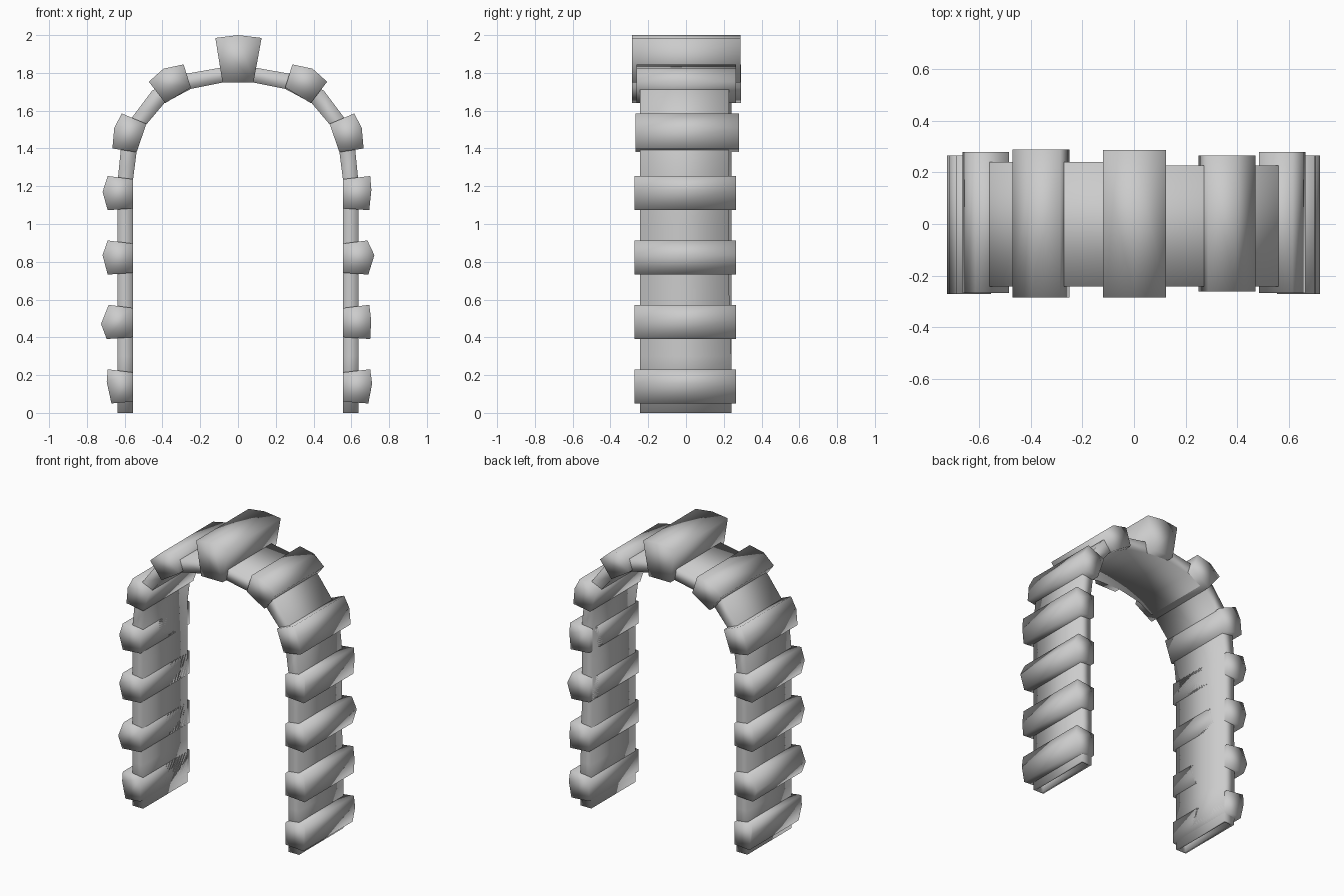
import bpy
import bmesh

cube = bpy.data.objects.get("Cube")
if cube:
    bpy.data.objects.remove(cube, do_unlink=True)

stone_grey = bpy.data.materials.new("stone_grey")
stone_grey.use_nodes = True
GREY = (0.6, 0.6, 0.6, 1.0)
stone_grey.diffuse_color = GREY
stone_grey.node_tree.nodes["Principled BSDF"].inputs["Base Color"].default_value = GREY


def finish(bm, name):
    """Turn a bmesh into a smooth grey object."""
    bmesh.ops.recalc_face_normals(bm, faces=bm.faces)
    for face in bm.faces:
        face.smooth = True
    mesh = bpy.data.meshes.new(name)
    bm.to_mesh(mesh)
    bm.free()
    mesh.materials.append(stone_grey)
    obj = bpy.data.objects.new(name, mesh)
    bpy.context.collection.objects.link(obj)
    return obj


def stone(name, profile, front, back, side=1):
    """Extrude an x-z outline from front to back; side mirrors it in x."""
    bm = bmesh.new()
    rings = [[bm.verts.new((side * x, y, z)) for x, z in profile]
             for y in (front, back)]
    bm.faces.new(rings[0])
    bm.faces.new(rings[1])
    count = len(profile)
    for i in range(count):
        j = (i + 1) % count
        bm.faces.new((rings[0][i], rings[0][j], rings[1][j], rings[1][i]))
    finish(bm, name)


INNER = 0.555
SIDES = {"left": 1, "right": -1}

# Leg stones: outward reach at top, middle and bottom, and height of the bulge
REACH = {
    "left": [(0.70, 0.71, 0.69, 0.015), (0.695, 0.705, 0.70, 0.01),
             (0.685, 0.722, 0.69, 0.013), (0.70, 0.706, 0.695, 0.018)],
    "right": [(0.69, 0.695, 0.67, 0.024), (0.685, 0.725, 0.695, -0.01),
              (0.69, 0.717, 0.69, 0.013), (0.69, 0.717, 0.69, 0.007)],
}
for label, side in SIDES.items():
    for i, (top, middle, low, bulge) in enumerate(REACH[label]):
        z = 0.14 + 0.341 * i
        outline = [(INNER, z - 0.08), (low, z - 0.09), (middle, z + bulge),
                   (top, z + 0.091), (INNER, z + 0.074)]
        stone(f"{label}_leg_stone_{i + 1}", outline, -0.272, 0.265, side)

# Curved part: shoulder and upper stones, mirrored
SHOULDER = [(0.537, 1.38), (0.665, 1.4), (0.655, 1.51), (0.615, 1.585), (0.485, 1.53)]
UPPER = [(0.385, 1.64), (0.472, 1.753), (0.395, 1.822), (0.288, 1.845), (0.25, 1.723)]
for label, side in SIDES.items():
    stone(f"{label}_shoulder_stone", SHOULDER, -0.268, 0.28, side)
    front, back = (-0.262, 0.265) if side > 0 else (-0.285, 0.29)
    stone(f"{label}_upper_stone", UPPER, front, back, side)

# Keystone
stone("keystone", [(-0.082, 1.75), (0.082, 1.75), (0.125, 1.985),
                   (0, 2.0), (-0.12, 1.985)], -0.285, 0.288)

# Inner band: pairs of inner and outer points for half of the arch
HALF = [((INNER, 0), (0.637, 0)), ((INNER, 0.3), (0.638, 0.3)),
        ((INNER, 0.65), (0.637, 0.65)), ((INNER, 1.0), (0.637, 1.0)),
        ((INNER, 1.24), (0.636, 1.24)), ((0.537, 1.38), (0.62, 1.4)),
        ((0.487, 1.525), (0.56, 1.565)), ((0.39, 1.64), (0.455, 1.705)),
        ((0.25, 1.715), (0.275, 1.795)), ((0.085, 1.748), (0.09, 1.828))]
MIRRORED = [((-a, b), (-c, d)) for (a, b), (c, d) in reversed(HALF)]
bm = bmesh.new()
sections = []
for (ix, iz), (ox, oz) in HALF + MIRRORED:
    back = 0.24 - 0.012 * (ix > 0 and iz > 0.5)
    sections.append([bm.verts.new(p) for p in (
        (ix, -0.243, iz), (ox, -0.243, oz), (ox, back, oz), (ix, back, iz))])
for a, b in zip(sections, sections[1:]):
    for i in range(4):
        j = (i + 1) % 4
        bm.faces.new((a[i], a[j], b[j], b[i]))
ends = [bm.faces.new(sections[0]), bm.faces.new(sections[-1])]
bmesh.ops.recalc_face_normals(bm, faces=bm.faces)

# Recessed slot under each foot
bmesh.ops.inset_individual(bm, faces=ends, thickness=0.022)
slots = bmesh.ops.extrude_discrete_faces(bm, faces=ends)["faces"]
rims = []
for face in slots:
    bmesh.ops.translate(bm, verts=face.verts, vec=(0, 0, 0.05))
bmesh.ops.remove_doubles(bm, verts=bm.verts, dist=0.0001)
finish(bm, "inner_band")
